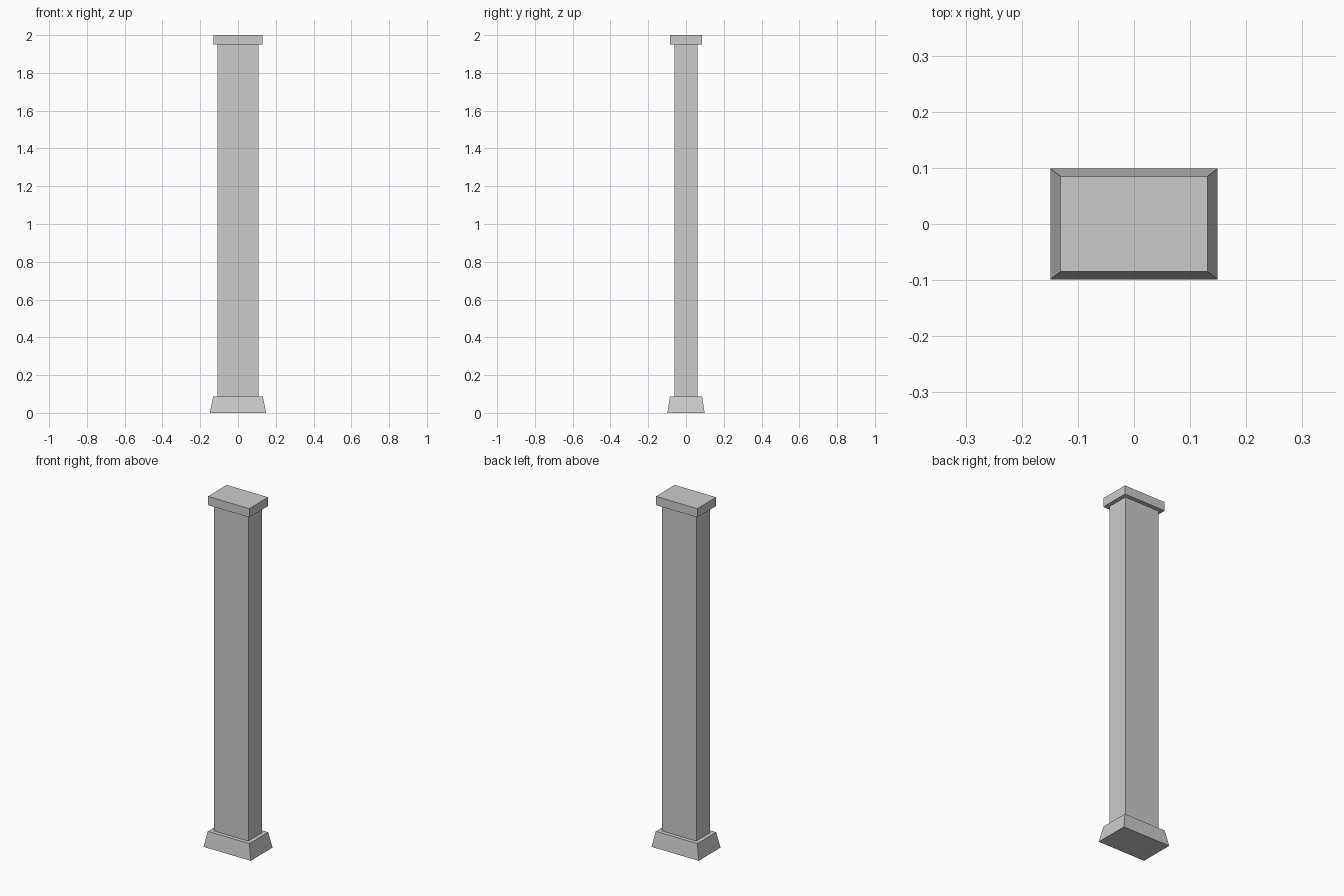
import bpy, bmesh

if "Cube" in bpy.data.objects:
    bpy.data.objects.remove(bpy.data.objects["Cube"])


def tapered_block(name, z0, z1, bottom, top):
    """Rectangular block given half-sizes (x, y) at its bottom and top."""
    bm = bmesh.new()
    bmesh.ops.create_cube(bm, size=2)
    for v in bm.verts:
        hx, hy = top if v.co.z > 0 else bottom
        v.co = (v.co.x * hx, v.co.y * hy, z1 if v.co.z > 0 else z0)
    mesh = bpy.data.meshes.new(name)
    bm.to_mesh(mesh)
    bm.free()
    obj = bpy.data.objects.new(name, mesh)
    bpy.context.collection.objects.link(obj)
    return obj


# Flared foot, plain shaft and flat cap
tapered_block("base", 0.0, 0.088, (0.149, 0.0985), (0.131, 0.085))
tapered_block("shaft", 0.088, 1.95, (0.109, 0.062), (0.109, 0.062))
tapered_block("cap", 1.95, 2.0, (0.131, 0.085), (0.131, 0.085))
